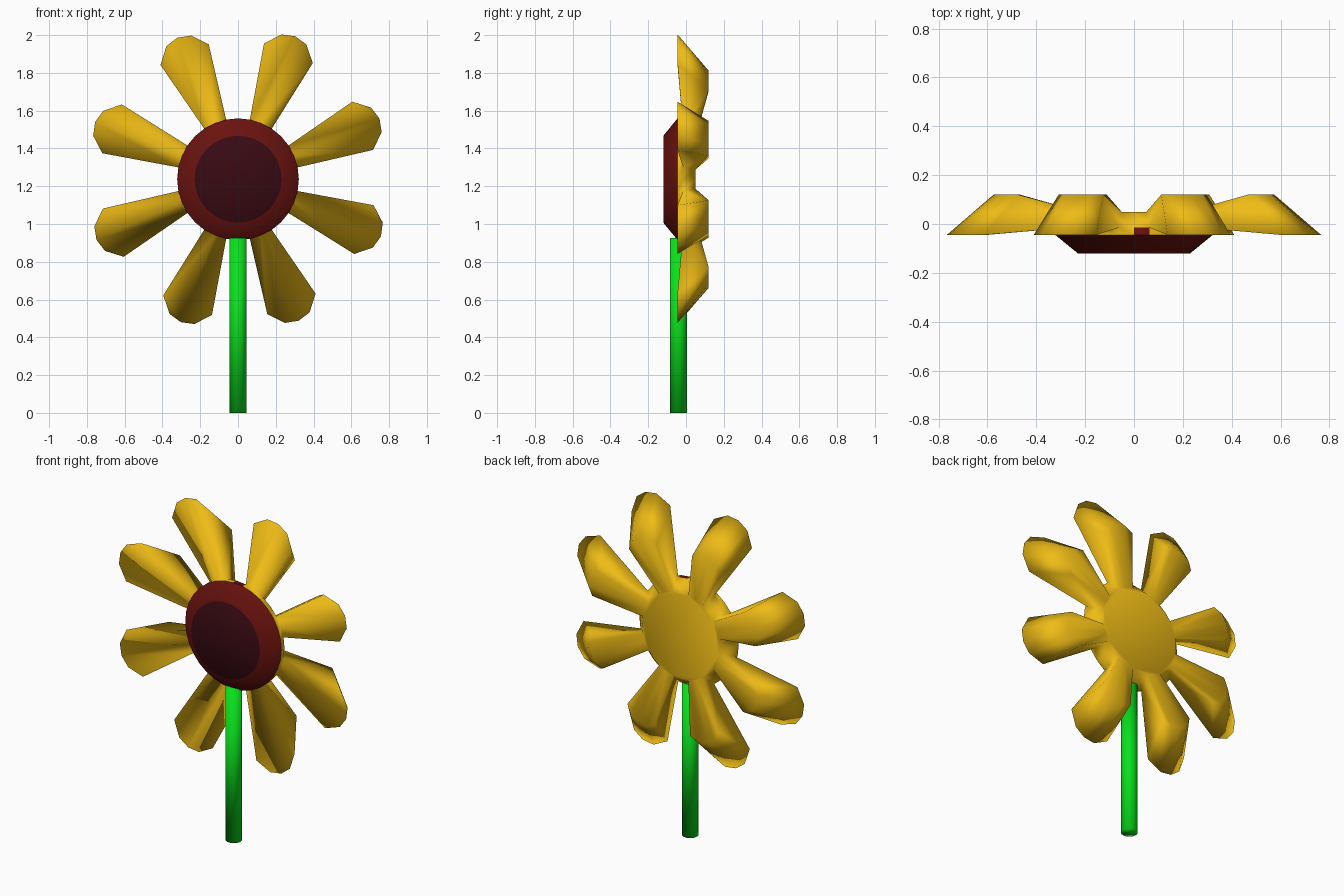
import bpy, bmesh, math

if "Cube" in bpy.data.objects:
    bpy.data.objects.remove(bpy.data.objects["Cube"])

CZ = 1.237          # height of the flower centre
N = 32              # sides of the central disc


def material(name, rgb):
    m = bpy.data.materials.new(name)
    m.diffuse_color = (*rgb, 1)
    m.use_nodes = True
    m.node_tree.nodes["Principled BSDF"].inputs["Base Color"].default_value = m.diffuse_color
    return m


yellow = material("petal_yellow", (0.86, 0.5, 0.008))
red = material("rim_red", (0.14, 0.006, 0.0045))
dark = material("centre_dark", (0.04, 0.003, 0.006))
green = material("stem_green", (0.003, 0.75, 0.012))


def finish(bm, name, mats):
    bmesh.ops.recalc_face_normals(bm, faces=bm.faces)
    for f in bm.faces:
        f.smooth = True
    me = bpy.data.meshes.new(name)
    bm.to_mesh(me)
    bm.free()
    ob = bpy.data.objects.new(name, me)
    bpy.context.collection.objects.link(ob)
    for m in mats:
        me.materials.append(m)
    return ob


def ring(bm, r, y):
    return [bm.verts.new((r * math.cos(2 * math.pi * k / N), y,
                          CZ + r * math.sin(2 * math.pi * k / N))) for k in range(N)]


def bridge(bm, a, b, k, mat=0):
    j = (k + 1) % N
    bm.faces.new((a[k], a[j], b[j], b[k])).material_index = mat


# Seed disc: dark flat front and sloping red rim
bm = bmesh.new()
front, rim = ring(bm, 0.23, -0.12), ring(bm, 0.322, -0.045)
bm.faces.new(front).material_index = 1
for k in range(N):
    bridge(bm, front, rim, k)
finish(bm, "seed_disc", [red, dark])

# Petals: yellow collar behind the disc with eight petals growing from its side
bm = bmesh.new()
rim, mid, back = ring(bm, 0.322, -0.045), ring(bm, 0.322, -0.015), ring(bm, 0.26, 0.05)
bm.faces.new(back)
for k in range(N):
    bridge(bm, rim, mid, k, 1 if k == 7 else 0)
    if k % 4 in (0, 3):                  # gaps between petals
        bridge(bm, mid, back, k)

TIP = [(0.718, -0.139), (0.797, -0.071), (0.815, 0), (0.797, 0.071), (0.718, 0.139)]
TOP = [(0.55, -0.1), (0.595, -0.06), (0.605, 0), (0.595, 0.06), (0.55, 0.1)]


def outline(bm, pts, a, y):
    c, s = math.cos(a), math.sin(a)
    return [bm.verts.new((u * c - v * s, y, CZ + u * s + v * c)) for u, v in pts]


for p in range(8):
    a = math.radians(23.2 + 45 * p)
    tip, top = outline(bm, TIP, a, -0.045), outline(bm, TOP, a, 0.12)
    i = 4 * p + 1
    for base, edge in ((mid[i:i + 3], tip), (back[i:i + 3], top)):
        bm.faces.new((base[0], *edge[:3], base[1]))
        bm.faces.new((base[1], *edge[2:], base[2]))
    for j in range(4):                   # sloping petal end
        bm.faces.new((tip[j], tip[j + 1], top[j + 1], top[j]))
    for b, t in ((i, 0), (i + 2, 4)):    # petal flanks
        bm.faces.new((mid[b], tip[t], top[t], back[b]))
finish(bm, "petals", [yellow, red])

# Stem
bpy.ops.mesh.primitive_cylinder_add(vertices=24, radius=0.046, depth=0.926,
                                    location=(0, -0.04, 0.463))
stem = bpy.context.object
stem.name = "stem"
stem.data.materials.append(green)
bpy.ops.object.shade_smooth()
